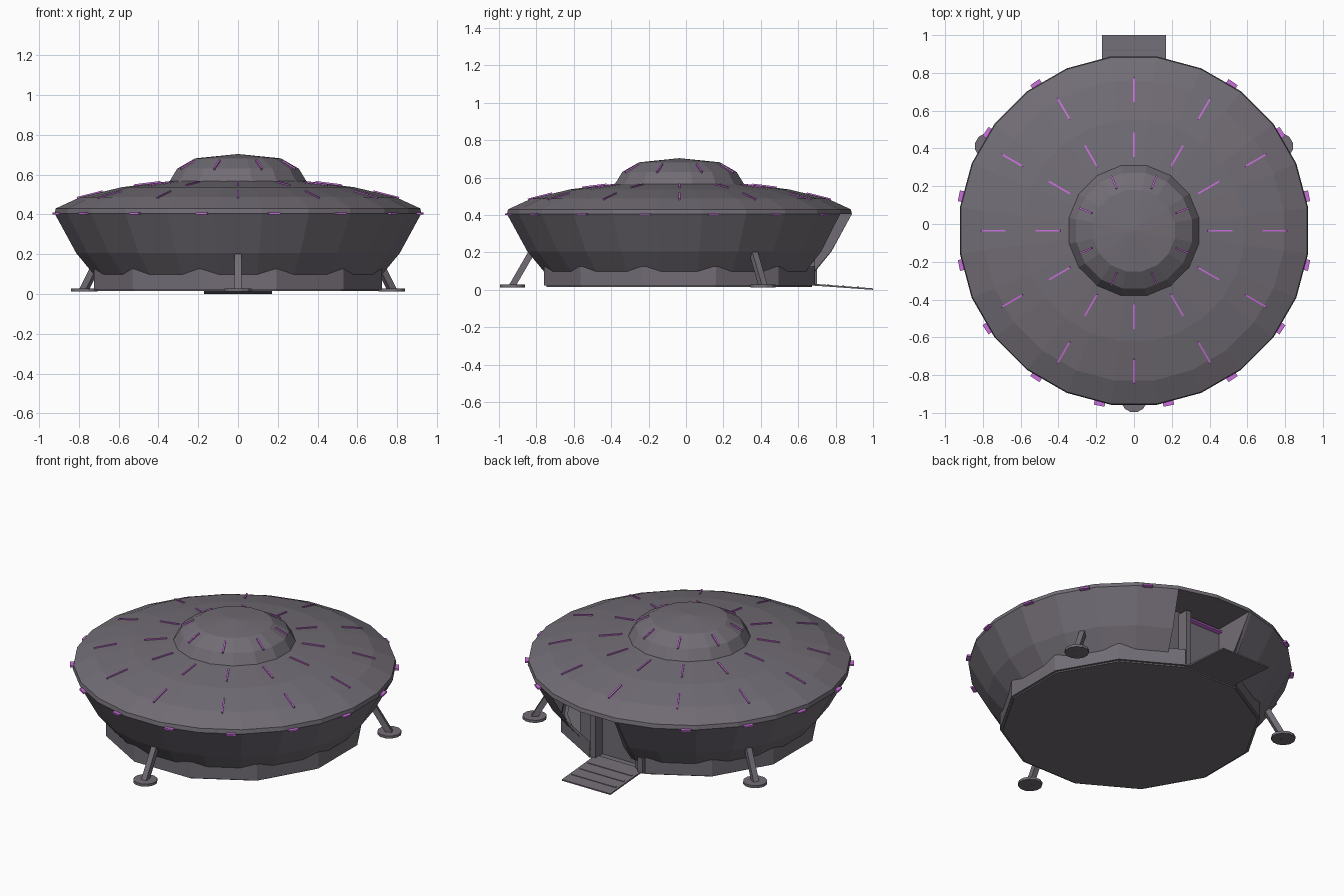
import bpy, bmesh, math
from mathutils import Vector, Matrix

if "Cube" in bpy.data.objects:
    bpy.data.objects.remove(bpy.data.objects["Cube"])

CY = -0.035          # centre of the saucer in y
RAD = math.radians


def mat(name, col):
    m = bpy.data.materials.new(name)
    m.diffuse_color = (*col, 1)
    m.use_nodes = True
    m.node_tree.nodes["Principled BSDF"].inputs["Base Color"].default_value = m.diffuse_color
    return m


HULL = mat("dull_grey_metal", (0.168, 0.152, 0.178))
GLOW = mat("violet_light", (0.60, 0.16, 0.72))


def make(name, bm, material):
    bmesh.ops.recalc_face_normals(bm, faces=bm.faces)
    me = bpy.data.meshes.new(name)
    bm.to_mesh(me)
    bm.free()
    me.materials.append(material)
    ob = bpy.data.objects.new(name, me)
    bpy.context.collection.objects.link(ob)
    return ob


def lathe(name, profile, n, offset, skip=(), material=HULL, centre=(0, CY)):
    """Turn (r, z) points; angle is measured from +y towards +x."""
    bm = bmesh.new()
    rings = []
    for r, z in profile:
        if r == 0:
            rings.append([bm.verts.new((centre[0], centre[1], z))] * n)
        else:
            rings.append([bm.verts.new((centre[0] + r * math.sin(RAD(offset + 360 * k / n)),
                                        centre[1] + r * math.cos(RAD(offset + 360 * k / n)), z))
                          for k in range(n)])
    for a, b in zip(rings, rings[1:]):
        for k in range(n):
            if k in skip:
                continue
            j = (k + 1) % n
            quad = [a[k], a[j], b[j], b[k]]
            bm.faces.new(list(dict.fromkeys(quad)))
    return make(name, bm, material)


def prism(name, yz, x0, x1, material=HULL):
    """Extrude a side outline along x."""
    bm = bmesh.new()
    a = [bm.verts.new((x0, y, z)) for y, z in yz]
    b = [bm.verts.new((x1, y, z)) for y, z in yz]
    bm.faces.new(a)
    bm.faces.new(b)
    for k in range(len(yz)):
        j = (k + 1) % len(yz)
        bm.faces.new([a[k], a[j], b[j], b[k]])
    return make(name, bm, material)


def bar(name, p, q, width, thick, material=HULL):
    """Box from p to q, thick in the plane of the bar and z."""
    p, q = Vector(p), Vector(q)
    d = (q - p).normalized()
    side = d.cross(Vector((0, 0, 1))).normalized()
    up = side.cross(d)
    m = Matrix((d * (q - p).length, side * width, up * thick)).transposed().to_4x4()
    m.translation = (p + q) / 2
    bm = bmesh.new()
    bmesh.ops.create_cube(bm, size=1, matrix=m)
    return make(name, bm, material)


def polar(r, ang, z):
    return (r * math.sin(RAD(ang)), CY + r * math.cos(RAD(ang)), z)


# Saucer body: closed upper disc, and lower bowl with the door sector left out
lathe("upper_disc", [(0, 0.405), (0.93, 0.405), (0.925, 0.43), (0.80, 0.487),
                     (0.59, 0.537), (0.35, 0.567), (0, 0.567)], 24, 7.5)
lathe("lower_bowl", [(0.93, 0.405), (0.82, 0.205), (0.72, 0.085), (0.70, 0.085)],
      24, -7.5, skip=(0, 1))

# Cabin dome
lathe("dome", [(0.355, 0.56), (0.312, 0.63), (0.22, 0.682), (0, 0.704)], 16, 11.25)

# Twelve-sided base skirt, open at the door, with bottom plate
lathe("base_skirt", [(0.75, 0.125), (0.75, 0.022)], 12, -15, skip=(0,))
lathe("base_floor", [(0, 0.03), (0.75, 0.03), (0.75, 0.022), (0, 0.022)], 12, -15)
lathe("bottom_plate", [(0, 0.022), (0.735, 0.022), (0.735, 0.014), (0, 0.014)], 12, -15)

# Doorway at the back: door, posts, side wall following the hull, lintel light
prism("door", [(0.58, 0.025), (0.62, 0.025), (0.62, 0.405), (0.58, 0.405)], -0.17, 0.31)
for s, tag in ((-1, "left"), (1, "right")):
    prism("door_post_" + tag, [(0.60, 0.025), (0.69, 0.025), (0.69, 0.39), (0.60, 0.39)] if s > 0
          else [(0.60, 0.025), (0.70, 0.025), (0.70, 0.12), (0.60, 0.12)],
          s * 0.15, s * 0.185)
prism("door_side_wall", [(0.60, 0.025), (0.675, 0.025), (0.68, 0.085), (0.778, 0.205),
                         (0.887, 0.405), (0.60, 0.405)], -0.135, -0.118)
bar("door_light", (-0.115, 0.635, 0.375), (0.13, 0.635, 0.375), 0.03, 0.01, GLOW)

# Boarding ramp with treads
prism("ramp", [(0.66, 0.024), (1.0, 0.0), (1.0, 0.008), (0.66, 0.034)], -0.17, 0.17)
for k in range(3):
    y = 0.76 + 0.08 * k
    z = 0.034 - (y - 0.66) * 0.0765
    prism("ramp_tread_%d" % k, [(y - 0.006, z - 0.003), (y + 0.006, z - 0.003),
                                (y + 0.006, z + 0.003), (y - 0.006, z + 0.003)], -0.155, 0.155)

# Three landing legs with round pads
for k, ang in enumerate((60, 180, 300)):
    bar("leg_%d" % k, polar(0.895, ang, 0.02), polar(0.785, ang, 0.21), 0.034, 0.034)
    c = polar(0.893, ang, 0)
    lathe("leg_pad_%d" % k, [(0, 0.012), (0.07, 0.012), (0.07, 0.028), (0, 0.028)],
          12, 15, centre=c[:2])

# Rim lights, none over the door
for k in range(1, 15):
    a = 11.25 + 22.5 * k
    if k == 15:
        continue
    c = Vector(polar(0.928, a, 0.404))
    t = Vector((math.cos(RAD(a)), -math.sin(RAD(a)), 0)) * 0.029
    bar("rim_light_%d" % k, c - t, c + t, 0.034, 0.01, GLOW)

# Radial light strips on the disc (two rings) and on the dome
for k in range(12):
    a = 30 * k
    bar("inner_strip_%d" % k, polar(0.39, a, 0.562), polar(0.52, a, 0.546), 0.009, 0.012, GLOW)
    bar("outer_strip_%d" % k, polar(0.68, a, 0.515), polar(0.81, a, 0.482), 0.009, 0.012, GLOW)
for k in range(8):
    a = 22.5 + 45 * k
    bar("dome_strip_%d" % k, polar(0.24, a, 0.670), polar(0.312, a, 0.629), 0.009, 0.012, GLOW)
